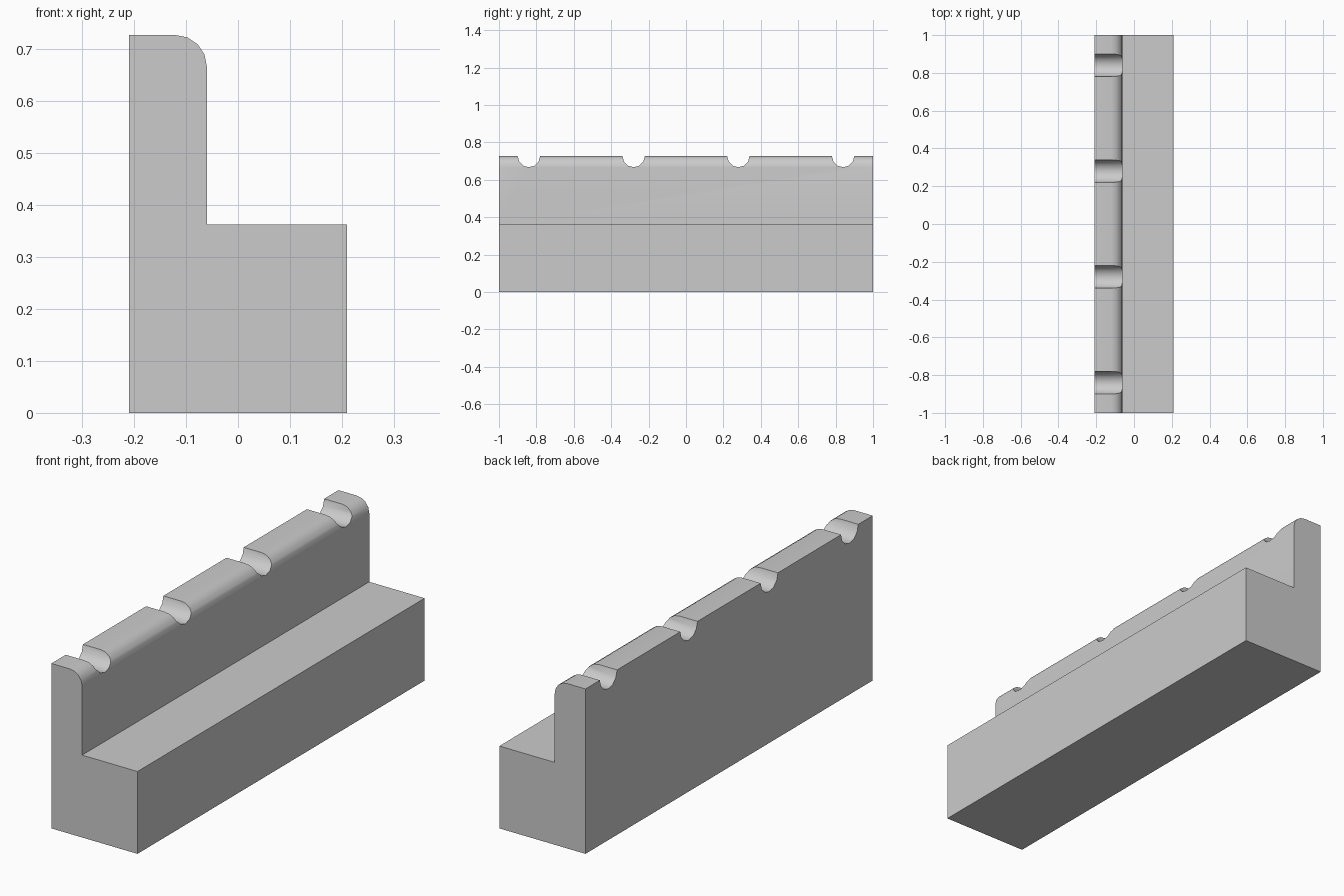
import bpy, bmesh, math
from mathutils import Matrix

cube = bpy.data.objects.get("Cube")
if cube:
    bpy.data.objects.remove(cube, do_unlink=True)

BACK, FACE, FRONT = -0.21, -0.06, 0.21
SEAT, TOP, LENGTH, R = 0.363, 0.727, 2.0, 0.06

grey = bpy.data.materials.new("plain_grey")
grey.use_nodes = True
grey.diffuse_color = (0.6, 0.6, 0.6, 1)
grey.node_tree.nodes["Principled BSDF"].inputs["Base Color"].default_value = (0.6, 0.6, 0.6, 1)


def add_object(name, bm):
    bmesh.ops.recalc_face_normals(bm, faces=bm.faces)
    mesh = bpy.data.meshes.new(name)
    bm.to_mesh(mesh)
    bm.free()
    mesh.materials.append(grey)
    obj = bpy.data.objects.new(name, mesh)
    bpy.context.collection.objects.link(obj)
    return obj


# Stepped body: L-shaped profile with a rounded upper front edge
arc = [(FACE - R + R * math.cos(a), TOP - R + R * math.sin(a))
       for a in (math.radians(90 * i / 4) for i in range(5))]
profile = [(BACK, 0), (FRONT, 0), (FRONT, SEAT), (FACE, SEAT), *arc, (BACK, TOP)]
bm = bmesh.new()
end = bm.faces.new([bm.verts.new((x, -LENGTH / 2, z)) for x, z in profile])
ext = bmesh.ops.extrude_face_region(bm, geom=[end])
moved = [v for v in ext["geom"] if isinstance(v, bmesh.types.BMVert)]
bmesh.ops.translate(bm, verts=moved, vec=(0, LENGTH, 0))
body = add_object("stepped_block", bm)

# Four round notches across the top of the wall
bm = bmesh.new()
for y in (-0.84, -0.28, 0.28, 0.84):
    place = Matrix.Translation((-0.13, y, TOP)) @ Matrix.Rotation(math.pi / 2, 4, "Y")
    bmesh.ops.create_cone(bm, cap_ends=True, segments=12, radius1=R, radius2=R,
                          depth=0.3, matrix=place)
cutter = add_object("notch_cutter", bm)
cutter.hide_render = True

cut = body.modifiers.new("notches", "BOOLEAN")
cut.operation = "DIFFERENCE"
cut.solver = "EXACT"
cut.object = cutter
bpy.ops.object.select_all(action="DESELECT")
bpy.context.view_layer.objects.active = body
body.select_set(True)
bpy.ops.object.modifier_apply(modifier=cut.name)
bpy.data.objects.remove(cutter, do_unlink=True)
bpy.ops.object.shade_smooth_by_angle(angle=math.radians(35))
